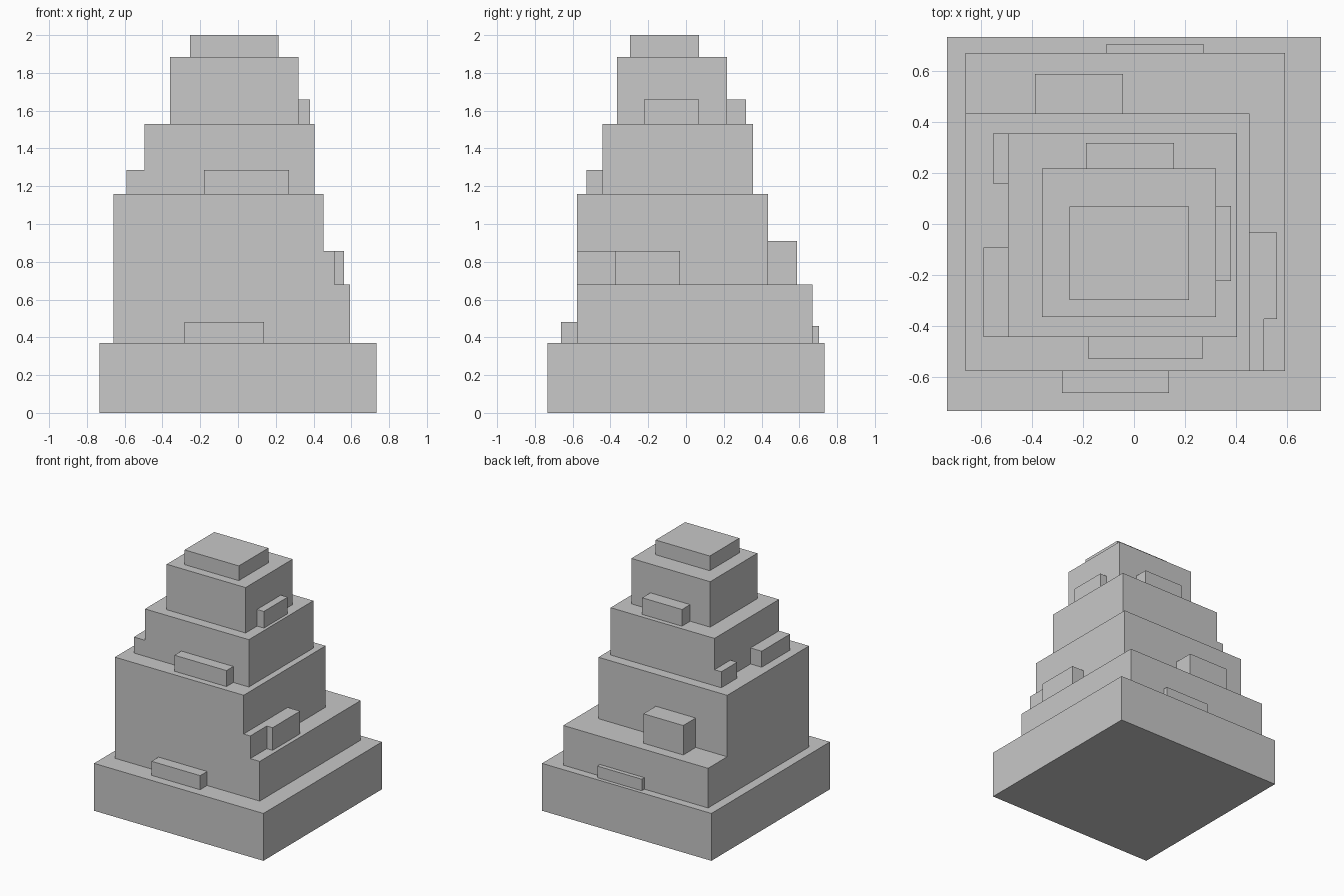
import bpy

cube = bpy.data.objects.get("Cube")
if cube:
    bpy.data.objects.remove(cube, do_unlink=True)

# Single plain stone colour
stone = bpy.data.materials.new("grey_stone")
stone.use_nodes = True
colour = (0.58, 0.58, 0.58, 1)
stone.diffuse_color = colour
stone.node_tree.nodes["Principled BSDF"].inputs["Base Color"].default_value = colour


def block(name, xs, ys, zs):
    """Axis-aligned box spanning the given ranges."""
    spans = (xs, ys, zs)
    centre = [(lo + hi) / 2 for lo, hi in spans]
    bpy.ops.mesh.primitive_cube_add(size=1, location=centre)
    obj = bpy.context.object
    obj.name = name
    obj.scale = [hi - lo for lo, hi in spans]
    bpy.ops.object.transform_apply(location=False, rotation=False, scale=True)
    obj.data.materials.append(stone)
    return obj


# Floor heights of the stacked tiers
Z0, Z1, Z2, Z3, Z4, Z5 = 0.37, 0.68, 1.16, 1.53, 1.885, 2.0

# Main tiers, bottom to top
block("base_tier", (-0.732, 0.732), (-0.732, 0.732), (0, Z0))
block("second_tier", (-0.66, 0.592), (-0.577, 0.67), (Z0, Z1))
block("third_tier", (-0.66, 0.453), (-0.577, 0.434), (Z1, Z2))
block("fourth_tier", (-0.494, 0.404), (-0.443, 0.354), (Z2, Z3))
block("fifth_tier", (-0.361, 0.321), (-0.365, 0.217), (Z3, Z4))
block("cap_tier", (-0.253, 0.215), (-0.297, 0.068), (Z4, Z5))

# Ledge blocks against the second tier
block("base_front_ledge", (-0.283, 0.137), (-0.663, -0.577), (Z0, 0.48))
block("base_back_ledge", (-0.11, 0.275), (0.67, 0.703), (Z0, 0.46))

# Ledge blocks against the third tier
block("second_left_ledge_front", (0.453, 0.51), (-0.577, -0.373), (Z1, 0.857))
block("second_left_ledge_back", (0.453, 0.56), (-0.373, -0.033), (Z1, 0.857))
block("second_back_ledge", (-0.388, -0.043), (0.434, 0.588), (Z1, 0.91))

# Ledge blocks against the fourth tier
block("third_front_ledge", (-0.18, 0.27), (-0.528, -0.443), (Z2, 1.285))
block("third_right_ledge_front", (-0.59, -0.494), (-0.443, -0.092), (Z2, 1.285))
block("third_right_ledge_back", (-0.553, -0.494), (0.158, 0.354), (Z2, 1.285))

# Ledge blocks against the fifth tier
block("fourth_left_ledge", (0.321, 0.38), (-0.223, 0.07), (Z3, 1.66))
block("fourth_back_ledge", (-0.188, 0.156), (0.217, 0.318), (Z3, 1.66))
